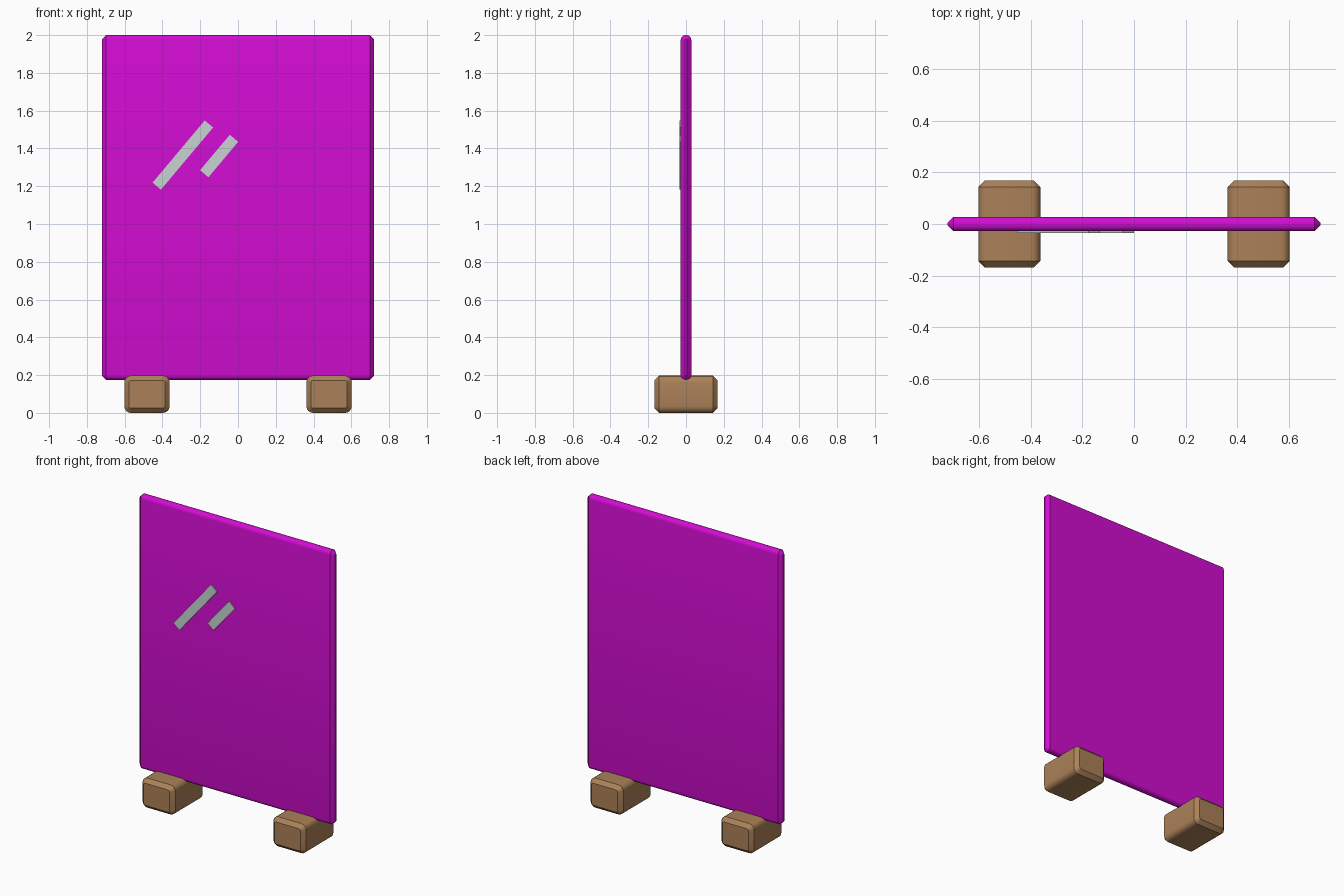
import bpy, bmesh
from math import radians
from mathutils import Matrix, Vector

if "Cube" in bpy.data.objects:
    bpy.data.objects.remove(bpy.data.objects["Cube"], do_unlink=True)


def material(name, rgb):
    mat = bpy.data.materials.new(name)
    mat.use_nodes = True
    colour = (*rgb, 1)
    mat.diffuse_color = colour
    mat.node_tree.nodes["Principled BSDF"].inputs["Base Color"].default_value = colour
    return mat


def block(name, mat, size, centre, axis=None, radius=0, chamfer=0, segments=4, tilt=0):
    """Box with edges along one axis rounded and its two ends chamfered."""
    bm = bmesh.new()
    bmesh.ops.create_cube(bm, size=1)
    bmesh.ops.scale(bm, vec=size, verts=bm.verts)
    if axis is not None:
        def along(edge):
            d = edge.verts[1].co - edge.verts[0].co
            return abs(d[axis]) > 0.99 * d.length
        bmesh.ops.bevel(bm, geom=[e for e in bm.edges if along(e)], offset=radius,
                        segments=segments, profile=0.5, affect='EDGES')
        bm.normal_update()
        ends = [f for f in bm.faces if abs(f.normal[axis]) > 0.99]
        rims = list({e for f in ends for e in f.edges})
        bmesh.ops.bevel(bm, geom=rims, offset=chamfer, segments=1, affect='EDGES')
    bmesh.ops.rotate(bm, cent=(0, 0, 0), matrix=Matrix.Rotation(tilt, 3, 'Y'), verts=bm.verts)
    bmesh.ops.recalc_face_normals(bm, faces=bm.faces)
    mesh = bpy.data.meshes.new(name)
    bm.to_mesh(mesh)
    bm.free()
    mesh.materials.append(mat)
    obj = bpy.data.objects.new(name, mesh)
    obj.location = Vector(centre)
    bpy.context.collection.objects.link(obj)
    bpy.ops.object.select_all(action='DESELECT')
    obj.select_set(True)
    bpy.context.view_layer.objects.active = obj
    bpy.ops.object.shade_smooth_by_angle(angle=radians(40))
    return obj


magenta = material("magenta_panel", (0.65, 0.004, 0.65))
wood = material("brown_wood", (0.41, 0.22, 0.098))
pale = material("pale_grey", (0.58, 0.65, 0.65))

# Upright panel
block("panel", magenta, (1.44, 0.056, 1.825), (0, 0, 1.0875),
      axis=0, radius=0.025, chamfer=0.022)

# Two feet
for side, x in (("left", 0.482), ("right", -0.482)):
    block(side + "_foot", wood, (0.24, 0.336, 0.197), (x, 0, 0.0985),
          axis=1, radius=0.035, chamfer=0.025)

# Slanted glints on the front
for name, length, x, z in (("long_glint", 0.43, -0.292, 1.365),
                           ("short_glint", 0.245, -0.1, 1.36)):
    block(name, pale, (length, 0.008, 0.058), (x, -0.031, z), tilt=radians(-50))
